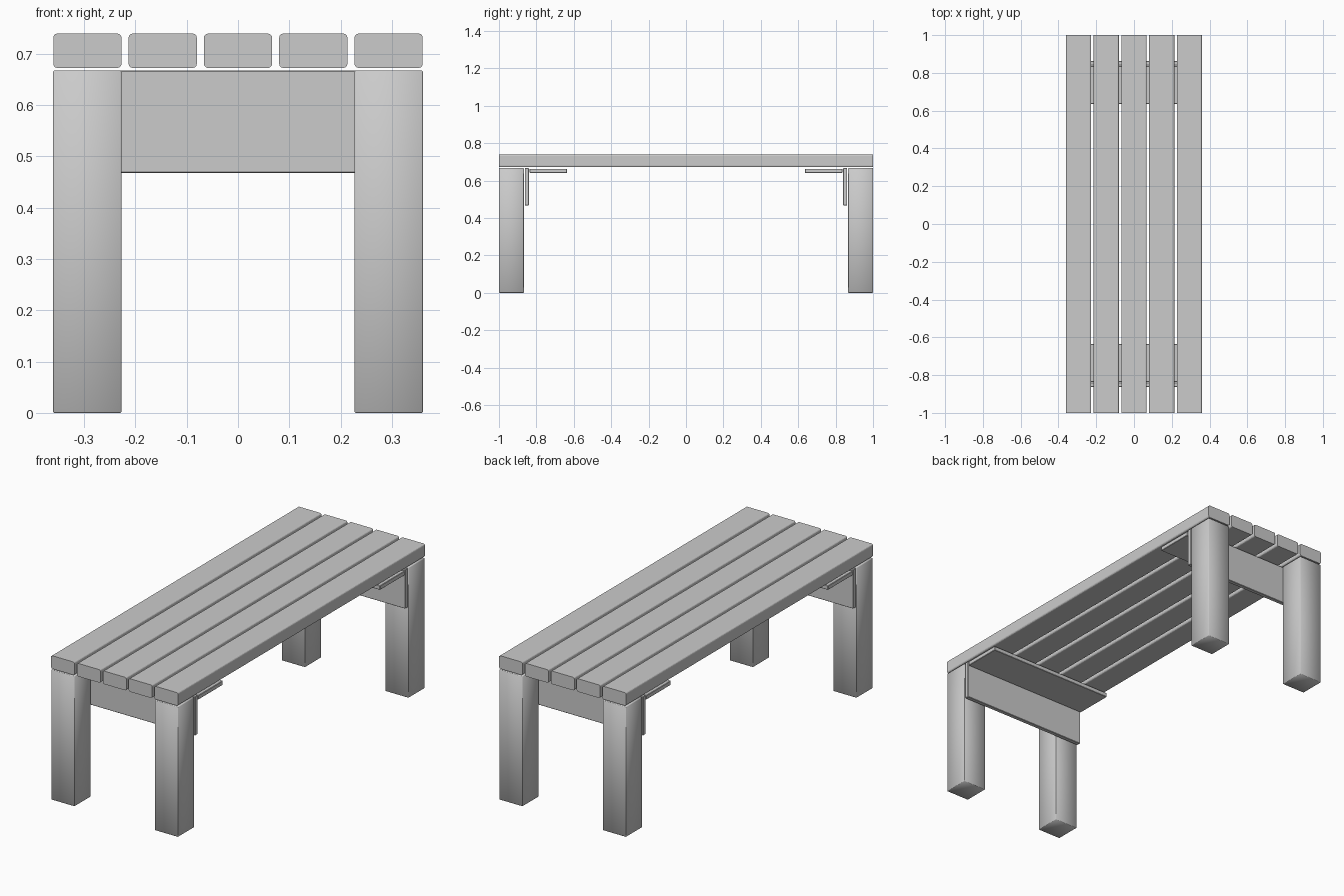
import bpy
import bmesh
from mathutils import Vector

default = bpy.data.objects.get("Cube")
if default:
    bpy.data.objects.remove(default, do_unlink=True)

# Single pale grey material
GREY = (0.6, 0.6, 0.6, 1)
grey = bpy.data.materials.new("pale_grey")
grey.use_nodes = True
grey.diffuse_color = GREY
grey.node_tree.nodes["Principled BSDF"].inputs["Base Color"].default_value = GREY


def box(name, center, size, bevel=0.0, segments=1, axis=None, smooth=False):
    """Box with optional bevel, limited to edges parallel to one axis."""
    bm = bmesh.new()
    bmesh.ops.create_cube(bm, size=1)
    for v in bm.verts:
        v.co = Vector(a * b for a, b in zip(v.co, size))
    if bevel:
        edges = [e for e in bm.edges if axis is None
                 or abs((e.verts[0].co - e.verts[1].co).normalized()[axis]) > 0.9]
        bmesh.ops.bevel(bm, geom=edges, offset=bevel, segments=segments,
                        profile=0.5, affect='EDGES')
    for f in bm.faces:
        f.smooth = smooth
    mesh = bpy.data.meshes.new(name)
    bm.to_mesh(mesh)
    bm.free()
    mesh.materials.append(grey)
    obj = bpy.data.objects.new(name, mesh)
    obj.location = center
    bpy.context.collection.objects.link(obj)
    return obj


WIDTH = 0.72
POST = 0.133
LEG_H = 0.667

# Five seat slats with rounded long edges
for i in range(5):
    box(f"seat_slat_{i + 1}", ((i - 2) * 0.1467, 0, 0.7055), (POST, 2, 0.067),
        bevel=0.008, segments=3, axis=1)

for end, s in (("front", -1), ("back", 1)):
    # Square legs with softened edges
    for side, x in (("right", -1), ("left", 1)):
        box(f"{end}_{side}_leg",
            (x * (WIDTH - POST) / 2, s * (1 - POST / 2), LEG_H / 2),
            (POST, POST, LEG_H), bevel=0.002, smooth=True)
    # Upright cross board behind the legs, and flat batten under the slats
    box(f"{end}_cross_board", (0, s * 0.851, 0.567), (WIDTH, 0.022, 0.2),
        bevel=0.002)
    box(f"{end}_batten", (0, s * 0.736, 0.652), (WIDTH, 0.2, 0.022),
        bevel=0.002)
